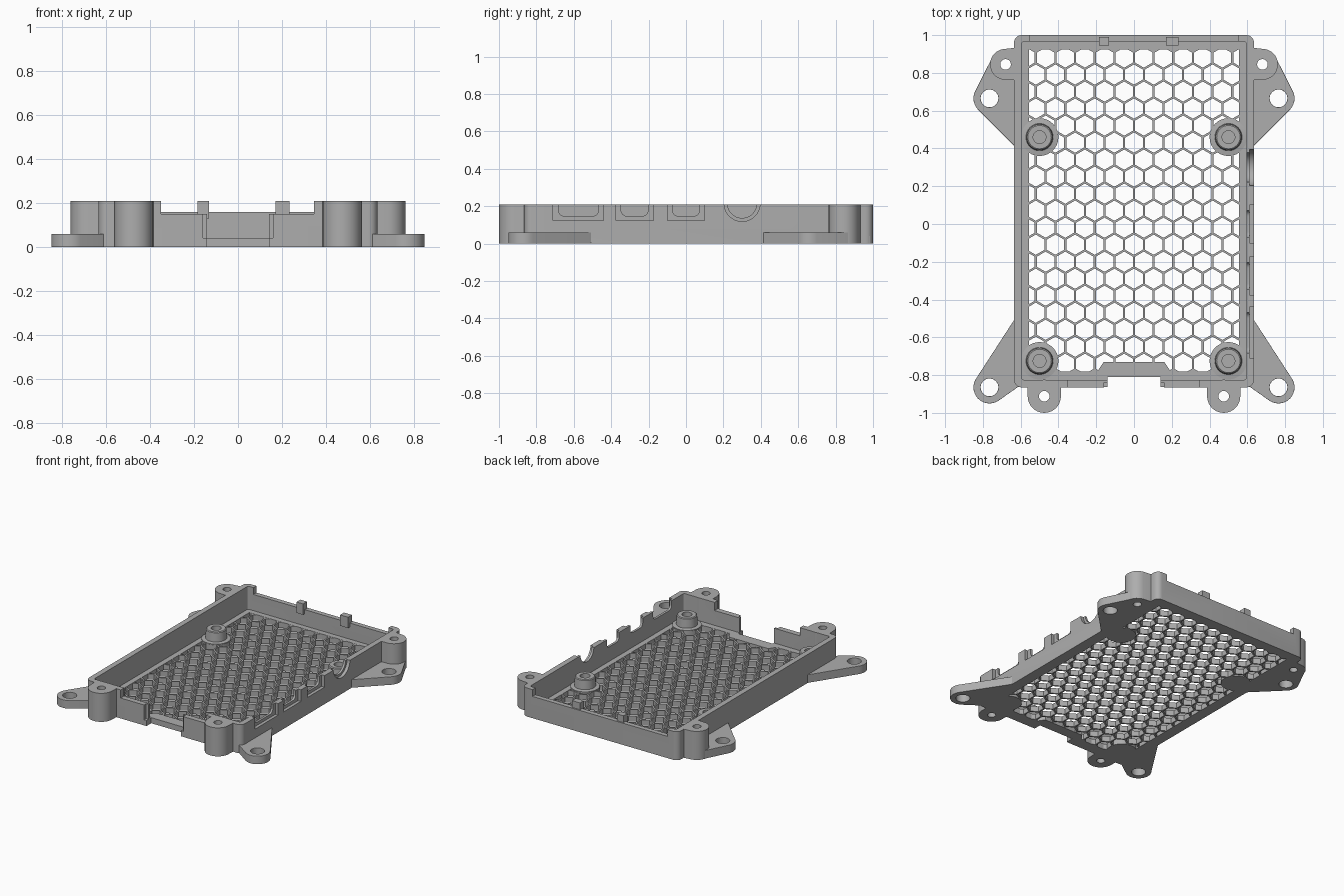
import bpy, bmesh, math
from mathutils import Matrix, Vector
from mathutils.geometry import convex_hull_2d

cube = bpy.data.objects.get("Cube")
if cube:
    bpy.data.objects.remove(cube)

grey = bpy.data.materials.new("matte grey")
grey.use_nodes = True
grey.diffuse_color = (0.42, 0.42, 0.42, 1)
grey.node_tree.nodes["Principled BSDF"].inputs["Base Color"].default_value = (0.42, 0.42, 0.42, 1)

FLOOR, TOP, EAR = 0.04, 0.21, 0.06


def circle(x, y, r, n=32, turn=0.0):
    return [(x + r * math.cos(turn + math.tau * i / n),
             y + r * math.sin(turn + math.tau * i / n)) for i in range(n)]


def rect(x0, x1, y0, y1):
    return [(x0, y0), (x1, y0), (x1, y1), (x0, y1)]


def hull(points):
    return [points[i] for i in convex_hull_2d([Vector(p) for p in points])]


def rounded(x0, x1, y0, y1, r):
    return hull([p for x in (x0 + r, x1 - r) for y in (y0 + r, y1 - r)
                 for p in circle(x, y, r, 24)])


def finish(obj, angle=35):
    obj.data.materials.clear()
    obj.data.materials.append(grey)
    bpy.ops.object.select_all(action='DESELECT')
    obj.select_set(True)
    bpy.context.view_layer.objects.active = obj
    bpy.ops.object.shade_smooth_by_angle(angle=math.radians(angle))


def mesh_object(name, bm):
    bmesh.ops.remove_doubles(bm, verts=bm.verts, dist=0.0002)
    bmesh.ops.recalc_face_normals(bm, faces=bm.faces)
    mesh = bpy.data.meshes.new(name)
    bm.to_mesh(mesh)
    bm.free()
    obj = bpy.data.objects.new(name, mesh)
    bpy.context.collection.objects.link(obj)
    finish(obj)
    return obj


def prism(name, loops, z0, z1, sideways=False):
    """Extrude an outline with holes; sideways reads the loops as (y, z)."""
    curve = bpy.data.curves.new(name, 'CURVE')
    curve.dimensions, curve.fill_mode = '2D', 'BOTH'
    curve.extrude = (z1 - z0) / 2
    for loop in loops:
        spline = curve.splines.new('POLY')
        spline.points.add(len(loop) - 1)
        for point, (x, y) in zip(spline.points, loop):
            point.co = (x, y, 0, 1)
        spline.use_cyclic_u = True
    temp = bpy.data.objects.new(name + "_outline", curve)
    bpy.context.collection.objects.link(temp)
    bpy.context.view_layer.update()
    flat = bpy.data.meshes.new_from_object(temp.evaluated_get(bpy.context.evaluated_depsgraph_get()))
    bm = bmesh.new()
    bm.from_mesh(flat)
    bpy.data.objects.remove(temp)
    bpy.data.meshes.remove(flat)
    bm.transform(Matrix.Translation((0, 0, (z0 + z1) / 2)))
    if sideways:
        bm.transform(Matrix(((0, 0, 1), (1, 0, 0), (0, 1, 0))).to_4x4())
    return mesh_object(name, bm)


def apply(obj, mod):
    bpy.context.view_layer.objects.active = obj
    bpy.ops.object.modifier_apply(modifier=mod.name)


def cut(obj, cutter):
    mod = obj.modifiers.new("cut", 'BOOLEAN')
    mod.operation, mod.solver, mod.object = 'DIFFERENCE', 'EXACT', cutter
    apply(obj, mod)
    bpy.data.objects.remove(cutter)


def soften(obj, width=0.008):
    mod = obj.modifiers.new("soft_edge", 'BEVEL')
    mod.width, mod.segments, mod.limit_method = width, 2, 'ANGLE'
    mod.angle_limit = math.radians(50)
    apply(obj, mod)
    finish(obj)


# Ventilated floor: honeycomb plate framed by a solid border
pitch = 0.104
cells = []
for row in range(19):
    y = -0.74 + row * pitch * 0.866
    for col in range(-6, 7):
        x = (col + (0.5 if row % 2 == 0 else 0)) * pitch
        if abs(x) < 0.58:
            cells.append(circle(x, y, 0.0535, 6, math.pi / 6))
prism("honeycomb_floor", [rect(-0.63, 0.63, -0.81, 0.98)] + cells, 0.0, FLOOR)
border = prism("floor_border", [rounded(-0.634, 0.634, -0.864, 0.999, 0.04),
                                rect(-0.555, 0.555, -0.78, 0.925)], 0.0, FLOOR + 0.001)
cut(border, prism("cutter", [rect(-0.14, 0.14, -0.9, -0.81)], -0.1, 0.1))
finish(border)
prism("front_floor_pad", [hull([(-0.2, -0.79), (0.2, -0.79), (0.16, -0.73), (-0.16, -0.73)])],
      0.0, FLOOR + 0.001)

# Outer wall with its openings
wall = prism("wall", [rounded(-0.635, 0.635, -0.865, 1.0, 0.04),
                      rounded(-0.595, 0.595, -0.825, 0.965, 0.012)], 0.0, TOP)
for box, low in ((rect(-0.55, 0.55, 0.9, 1.1), 0.16),
                 (rect(-0.35, 0.345, -0.9, -0.8), 0.15),
                 (rect(-0.16, 0.16, -0.9, -0.84), -0.1),
                 (rect(-0.14, 0.14, -0.9, -0.8), -0.1)):
    cut(wall, prism("cutter", [box], low, 0.4))

# Port openings in the left wall: shallow outer recess and a rounded opening
for y0, y1 in ((-0.71, -0.44), (-0.375, -0.175), (-0.1, 0.1)):
    cut(wall, prism("cutter", [rect(y0, y1, 0.125, 0.4)], 0.612, 0.7, True))
    cut(wall, prism("cutter", [rounded(y0 + 0.028, y1 - 0.028, 0.148, 0.4, 0.03)], 0.5, 0.7, True))
cut(wall, prism("cutter", [circle(0.3, 0.215, 0.096, 48)], 0.612, 0.7, True))
cut(wall, prism("cutter", [circle(0.3, 0.215, 0.078, 48)], 0.5, 0.7, True))
finish(wall)

# Snap posts on the back wall
for name, x0, x1 in (("right", -0.185, -0.132), ("left", 0.17, 0.235)):
    prism(name + "_snap_post", [rect(x0, x1, 0.945, 0.99)], 0.13, TOP)


def standoff(name, x, y):
    bm = bmesh.new()
    profile = [(0, 0), (0.098, 0), (0.098, 0.046), (0.072, 0.05), (0.068, 0.115),
               (0.062, 0.12), (0.034, 0.12), (0.034, 0.06), (0, 0.06)]
    verts = [bm.verts.new((r, 0, z)) for r, z in profile]
    edges = [bm.edges.new(pair) for pair in zip(verts, verts[1:])]
    bmesh.ops.spin(bm, geom=verts + edges, cent=(0, 0, 0), axis=(0, 0, 1),
                   angle=math.tau, steps=40)
    bm.transform(Matrix.Translation((x, y, 0)))
    mesh_object(name, bm)


# Parts repeated on both sides
for side, s in (("left", 1), ("right", -1)):
    def flip(points):
        return [(s * x, y) for x, y in points]

    back_post = circle(0.68, 0.845, 0.082)
    prism(side + "_back_screw_post",
          [flip(hull(back_post + [(0.61, 0.935), (0.61, 0.76)])),
           flip(circle(0.68, 0.845, 0.028))], 0.0, TOP)
    front_post = circle(0.475, -0.912, 0.088)
    prism(side + "_front_screw_post",
          [flip(hull(front_post + [(0.385, -0.85), (0.565, -0.85)])),
           flip(circle(0.475, -0.912, 0.028))], 0.0, TOP)

    soften(prism(side + "_back_ear",
                 [flip(hull(circle(0.765, 0.665, 0.085) + circle(0.68, 0.845, 0.08)
                            + [(0.61, 0.39), (0.61, 0.92)])),
                  flip(circle(0.765, 0.665, 0.047)),
                  flip(circle(0.68, 0.845, 0.028))], 0.0, EAR))
    soften(prism(side + "_front_ear",
                 [flip(hull(circle(0.765, -0.865, 0.085) + [(0.61, -0.47), (0.61, -0.86)])),
                  flip(circle(0.765, -0.865, 0.047))], 0.0, EAR))

    # Board standoffs on solid floor pads
    for end, y, low, high in (("back", 0.46, 0.4, 0.52), ("front", -0.725, -0.79, -0.65)):
        standoff(f"{side}_{end}_standoff", s * 0.5, y)
        prism(f"{side}_{end}_floor_pad",
              [flip(hull(circle(0.5, y, 0.1) + [(0.57, low), (0.57, high)]))], 0.0, FLOOR + 0.001)
